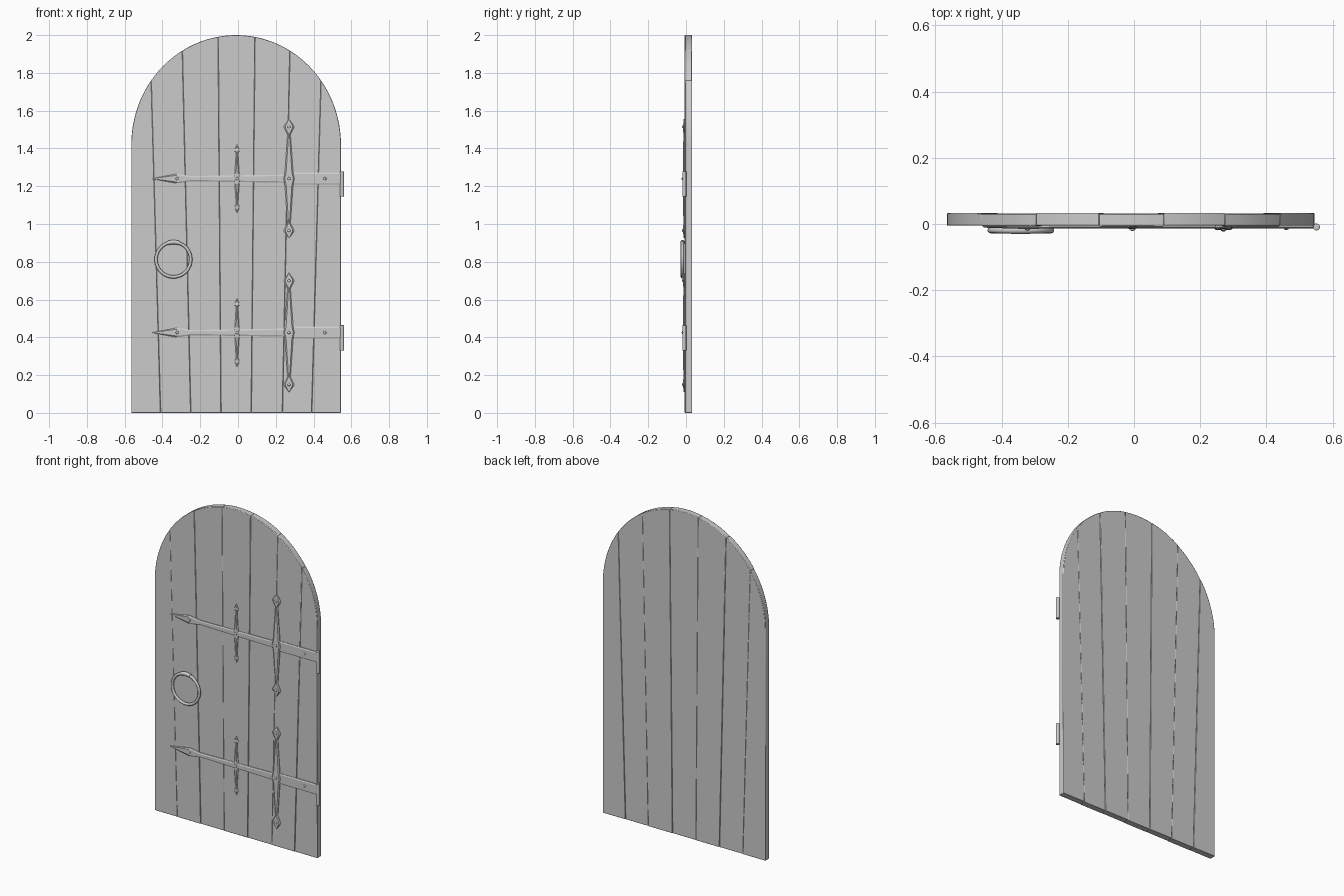
import bpy, bmesh, math

if "Cube" in bpy.data.objects:
    bpy.data.objects.remove(bpy.data.objects["Cube"])

CX, A, SPRING, B = -0.01, 0.555, 1.42, 0.58   # arch centre, half width, spring height, rise


def make(name, bm, angle=30, bevel=0):
    bmesh.ops.recalc_face_normals(bm, faces=bm.faces[:])
    me = bpy.data.meshes.new(name)
    bm.to_mesh(me)
    bm.free()
    ob = bpy.data.objects.new(name, me)
    bpy.context.collection.objects.link(ob)
    if bevel:
        m = ob.modifiers.new("edge", 'BEVEL')
        m.width, m.segments, m.limit_method = bevel, 2, 'ANGLE'
        m.angle_limit = math.radians(40)
    bpy.ops.object.select_all(action='DESELECT')
    ob.select_set(True)
    bpy.context.view_layer.objects.active = ob
    bpy.ops.object.shade_smooth_by_angle(angle=math.radians(angle))
    return ob


def plank(i, left, right):
    # one board: straight sides, top following the elliptical arch
    (xl, al), (xr, ar) = left, right
    n = max(6, round(abs(al - ar) / 0.06))
    pts = [(xl, 0), (xr, 0)]
    for k in range(n + 1):
        a = ar + (al - ar) * k / n
        pts.append((CX + A * math.cos(a), SPRING + B * math.sin(a)))
    off = (0.001, -0.001)[i % 2]
    bm = bmesh.new()
    f = bm.faces.new([bm.verts.new((x, -0.006 + off, z)) for x, z in pts])
    ext = bmesh.ops.extrude_face_region(bm, geom=[f])
    for v in ext['geom']:
        if isinstance(v, bmesh.types.BMVert):
            v.co.y += 0.038
    make(f"plank_{i + 1}", bm, 30, 0.003)


def bar(name, origin, stations, upright=False):
    # chamfered iron bar lofted from (position, half width, front height) stations
    bm = bmesh.new()
    rings = []
    for t, w, h in stations:
        c = min(0.007, w * 0.7)
        sec = [(-w, 0.004), (-w, -h * 0.45), (-w + c, -h), (w - c, -h), (w, -h * 0.45), (w, 0.004)]
        ring = []
        for s, y in sec:
            dx, dz = (s, t) if upright else (t, s)
            ring.append(bm.verts.new((origin[0] + dx, -0.007 + y, origin[1] + dz)))
        rings.append(ring)
    for r, q in zip(rings, rings[1:]):
        for k in range(6):
            j = (k + 1) % 6
            bm.faces.new((r[k], r[j], q[j], q[k]))
    bm.faces.new(rings[0])
    bm.faces.new(rings[-1])
    make(name, bm, 20)


def rivet(name, x, z, y):
    bpy.ops.mesh.primitive_uv_sphere_add(segments=12, ring_count=8, radius=1, location=(x, y, z))
    ob = bpy.context.object
    ob.name = name
    ob.scale = (0.008, 0.005, 0.008)
    bpy.ops.object.shade_smooth_by_angle(angle=math.radians(40))


# Planks: seam foot x and seam top x on the arch
seams = [(CX - A, math.pi)]
for foot, top in [(-0.41, -0.46), (-0.25, -0.295), (-0.09, -0.105), (0.07, 0.09), (0.235, 0.275), (0.39, 0.44)]:
    seams.append((foot, math.acos((top - CX) / A)))
seams.append((CX + A, 0.0))
for i in range(7):
    plank(i, seams[i], seams[i + 1])

# Strap hinges
strap = [(-0.455, 0.001, 0.004), (-0.33, 0.024, 0.008), (-0.305, 0.023, 0.008), (-0.25, 0.014, 0.006),
         (0.235, 0.021, 0.006), (0.265, 0.032, 0.006), (0.55, 0.032, 0.006)]
big_half = [(0, 0.030, 0.011), (0.035, 0.022, 0.010), (0.235, 0.008, 0.007), (0.27, 0.026, 0.009),
            (0.28, 0.026, 0.009), (0.315, 0.001, 0.005)]
small_half = [(0, 0.016, 0.009), (0.03, 0.012, 0.008), (0.135, 0.005, 0.006), (0.147, 0.014, 0.007),
              (0.152, 0.014, 0.007), (0.18, 0.001, 0.004)]


def mirrored(half):
    return [(-t, w, h) for t, w, h in reversed(half[1:])] + half


for tag, z in (("upper", 1.24), ("lower", 0.425)):
    bar(f"{tag}_strap", (0, z), strap)
    bar(f"{tag}_large_cross", (0.27, z), mirrored(big_half), True)
    bar(f"{tag}_small_cross", (-0.005, z), mirrored(small_half), True)
    for k, (x, dz, y) in enumerate([(0.46, 0, -0.013), (0.27, 0, -0.018), (-0.005, 0, -0.016), (-0.322, 0, -0.015),
                                    (0.27, 0.275, -0.016), (0.27, -0.275, -0.016)]):
        rivet(f"{tag}_rivet_{k + 1}", x, z + dz, y)
    # Hinge barrel
    bm = bmesh.new()
    bmesh.ops.create_cone(bm, cap_ends=True, segments=24, radius1=0.0105, radius2=0.0105, depth=0.134)
    bmesh.ops.translate(bm, verts=bm.verts[:], vec=(0.551, -0.009, z - 0.028))
    make(f"{tag}_hinge_barrel", bm, 30, 0.002)

# Pull ring
bpy.ops.mesh.primitive_torus_add(major_radius=0.092, minor_radius=0.0085, major_segments=48, minor_segments=12,
                                 location=(-0.342, -0.0195, 0.812), rotation=(math.pi / 2, 0, 0))
bpy.context.object.name = "pull_ring"
bpy.ops.object.shade_smooth()

# Ring clasp: thicker arc around the top of the ring
bm = bmesh.new()
rows = []
for k in range(9):
    a = math.pi / 2 + (k / 8 - 0.5) * 0.64
    row = []
    for j in range(12):
        b = j * math.tau / 12
        r = 0.092 + 0.0115 * math.cos(b)
        row.append(bm.verts.new((-0.342 + r * math.cos(a), -0.0185 + 0.0115 * math.sin(b), 0.812 + r * math.sin(a))))
    rows.append(row)
for p, q in zip(rows, rows[1:]):
    for j in range(12):
        n = (j + 1) % 12
        bm.faces.new((p[j], p[n], q[n], q[j]))
bm.faces.new(rows[0])
bm.faces.new(rows[-1])
make("ring_clasp", bm, 40)
